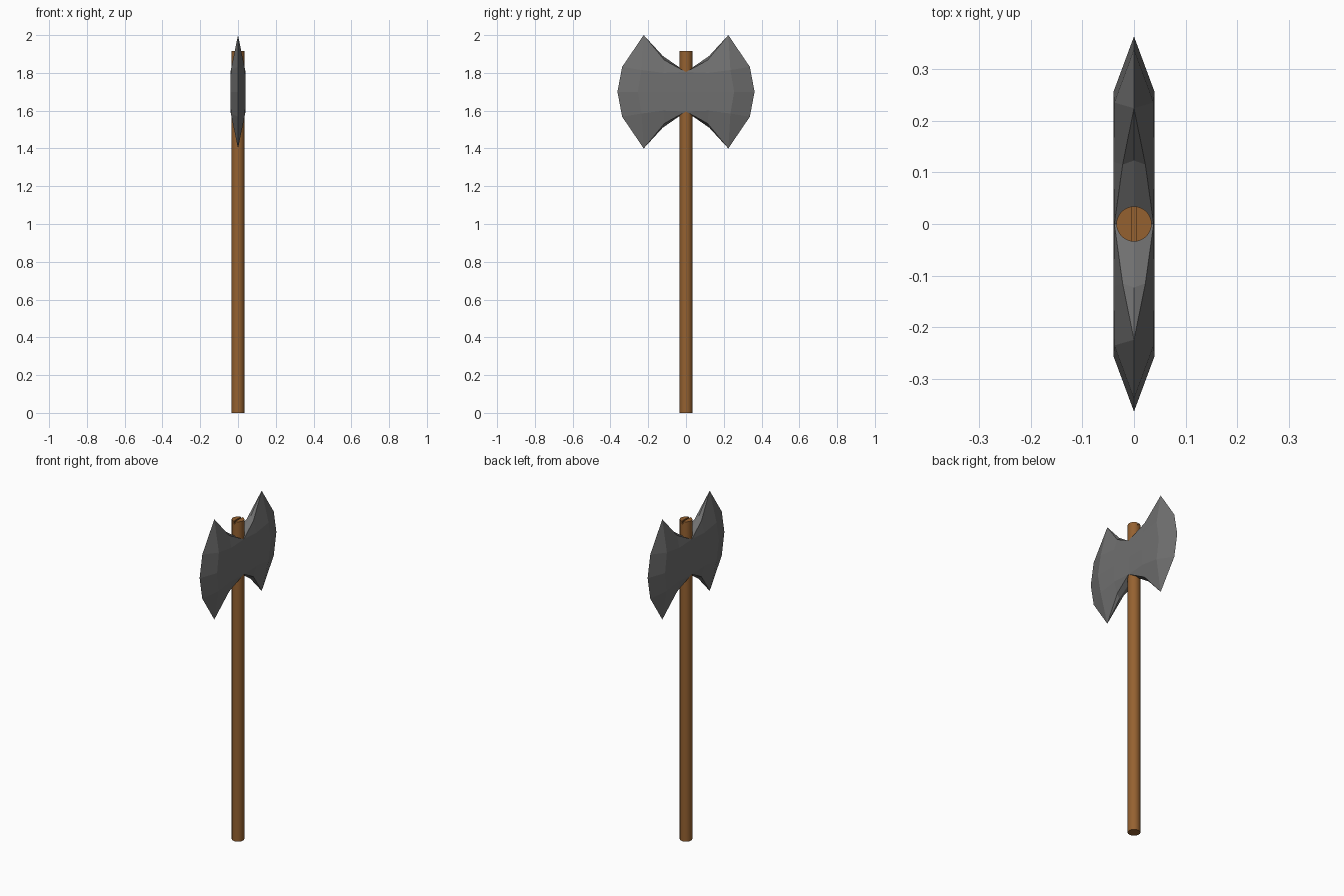
import bpy

if "Cube" in bpy.data.objects:
    bpy.data.objects.remove(bpy.data.objects["Cube"])

# Wooden handle
wood = bpy.data.materials.new("wood")
wood.diffuse_color = (0.30, 0.12, 0.03, 1)
wood.use_nodes = True
wood.node_tree.nodes["Principled BSDF"].inputs["Base Color"].default_value = wood.diffuse_color
bpy.ops.mesh.primitive_cylinder_add(vertices=32, radius=0.034, depth=1.915,
                                    location=(0, 0, 1.915 / 2))
handle = bpy.context.object
handle.name = "handle"
handle.data.materials.append(wood)

# Narrow wedge slot sawn into the handle's top
bpy.ops.mesh.primitive_cube_add(size=1, location=(0, 0, 1.915))
cutter = bpy.context.object
cutter.name = "slot_cutter"
cutter.scale = (0.009, 0.2, 0.03)
cutter.hide_render = True
cutter.display_type = 'WIRE'
slot = handle.modifiers.new("slot", 'BOOLEAN')
slot.operation = 'DIFFERENCE'
slot.solver = 'EXACT'
slot.object = cutter
bpy.context.view_layer.objects.active = handle
bpy.ops.object.select_all(action='DESELECT')
handle.select_set(True)
bpy.ops.object.modifier_apply(modifier=slot.name)
bpy.data.objects.remove(cutter)
bpy.ops.object.shade_smooth_by_angle()

# Double-bitted head: one octant, mirrored on all three axes
points = {
    "centre": (0.04, 0, 0), "neck": (0.038, 0, 0.105), "cheek": (0.04, 0.12, 0.10),
    "bevel": (0.038, 0.235, 0.115), "bevel_mid": (0.04, 0.255, 0), "cheek_mid": (0.04, 0.12, 0),
    "neck_top": (0, 0, 0.105), "ridge": (0, 0.123, 0.19), "shoulder": (0.022, 0.115, 0.168),
    "tip": (0, 0.224, 0.30), "edge": (0, 0.338, 0.132), "edge_mid": (0, 0.363, 0),
}
faces = [
    "centre cheek_mid cheek neck", "cheek_mid bevel_mid bevel cheek",
    "neck cheek shoulder", "neck_top neck shoulder ridge",
    "cheek bevel tip shoulder", "shoulder tip ridge",
    "bevel edge tip", "bevel_mid edge_mid edge bevel",
]
names = list(points)
mesh = bpy.data.meshes.new("axe_head")
mesh.from_pydata(list(points.values()), [],
                 [[names.index(n) for n in f.split()] for f in faces])
head = bpy.data.objects.new("axe_head", mesh)
head.location.z = 1.70
bpy.context.collection.objects.link(head)
steel = bpy.data.materials.new("steel")
steel.diffuse_color = (0.16, 0.16, 0.16, 1)
steel.use_nodes = True
steel.node_tree.nodes["Principled BSDF"].inputs["Base Color"].default_value = steel.diffuse_color
mesh.materials.append(steel)
mirror = head.modifiers.new("mirror", 'MIRROR')
mirror.use_axis = (True, True, True)
